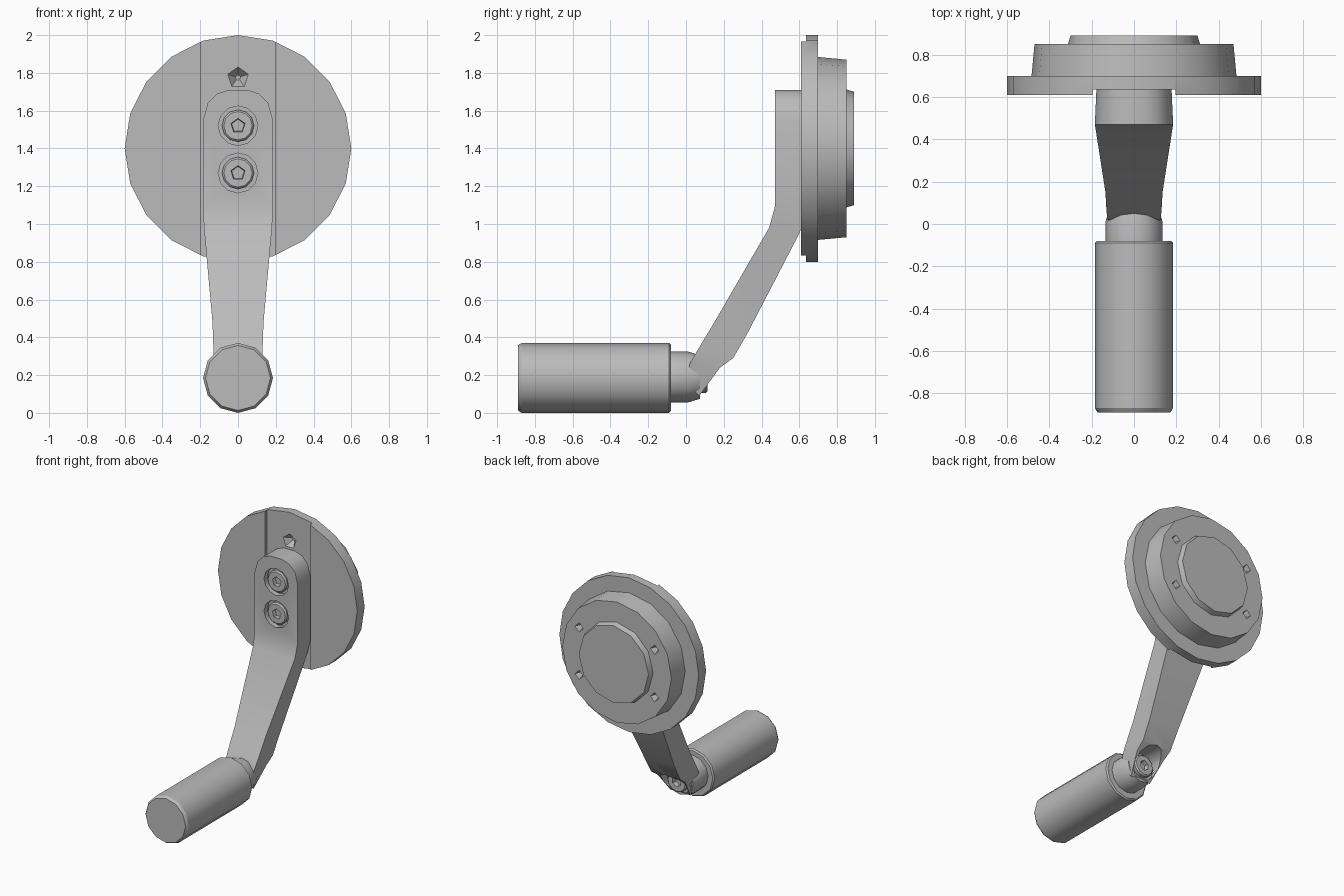
import bpy, bmesh
from math import sin, cos, pi, radians

if "Cube" in bpy.data.objects:
    bpy.data.objects.remove(bpy.data.objects["Cube"], do_unlink=True)

GREY = (0.5, 0.5, 0.5, 1)
metal = bpy.data.materials.new("plain grey")
metal.use_nodes = True
metal.diffuse_color = GREY
metal.node_tree.nodes["Principled BSDF"].inputs["Base Color"].default_value = GREY


def loft(name, rings):
    """Join equal-length point rings into a closed solid."""
    bm = bmesh.new()
    loops = [[bm.verts.new(p) for p in ring] for ring in rings]
    n = len(loops[0])
    for a, b in zip(loops, loops[1:]):
        for i in range(n):
            j = (i + 1) % n
            bm.faces.new((a[i], a[j], b[j], b[i]))
    bm.faces.new(loops[0])
    bm.faces.new(loops[-1])
    bmesh.ops.recalc_face_normals(bm, faces=bm.faces)
    mesh = bpy.data.meshes.new(name)
    bm.to_mesh(mesh)
    bm.free()
    mesh.materials.append(metal)
    obj = bpy.data.objects.new(name, mesh)
    bpy.context.collection.objects.link(obj)
    return obj


def turned(name, profile, z, x=0, sides=12):
    """Solid turned about a y-parallel axis from (y, radius) pairs."""
    angles = [2 * pi * i / sides for i in range(sides)]
    return loft(name, [[(x + r * sin(a), y, z + r * cos(a)) for a in angles]
                       for y, r in profile])


def select(obj):
    bpy.ops.object.select_all(action="DESELECT")
    obj.select_set(True)
    bpy.context.view_layer.objects.active = obj


def cut(obj, *cutters):
    select(obj)
    for c in cutters:
        mod = obj.modifiers.new("cut", "BOOLEAN")
        mod.operation, mod.solver, mod.object = "DIFFERENCE", "EXACT", c
        bpy.ops.object.modifier_apply(modifier=mod.name)
        bpy.data.objects.remove(c, do_unlink=True)


def box(name, w, y0, y1, z0, z1):
    return loft(name, [[(-w, y, z0), (w, y, z0), (w, y, z1), (-w, y, z1)]
                       for y in (y0, y1)])


DISC_Z, GRIP_Z = 1.4, 0.185

# Mounting disc with a vertical slot and a conical dimple
disc = turned("mounting_disc", [(0.61, 0.6), (0.7, 0.6)], DISC_Z, sides=20)
cut(disc, box("slot", 0.195, 0.5, 0.635, 0.5, 2.3),
    turned("dimple", [(0.6, 0.065), (0.635, 0.057), (0.685, 0.015)], 1.775, sides=5))

# Stepped hub on the back with four small holes
hub = turned("hub", [(0.69, 0.485), (0.85, 0.47)], DISC_Z, sides=16)
cut(hub, *[turned("hole", [(0.79, 0.012), (0.87, 0.045)],
                  DISC_Z + sz * 0.185, sx * 0.325, sides=4)
           for sx in (-1, 1) for sz in (-1, 1)])
boss = turned("hub_boss", [(0.84, 0.315), (0.89, 0.3)], DISC_Z, sides=12)

# Cranked arm: half width, front (y, z), back (y, z)
stations = [
    (0.05, (0.47, 1.71), (0.635, 1.71)), (0.11, (0.47, 1.69), (0.635, 1.69)),
    (0.16, (0.47, 1.64), (0.635, 1.64)), (0.185, (0.47, 1.55), (0.635, 1.55)),
    (0.185, (0.47, 1.09), (0.635, 1.05)), (0.18, (0.44, 0.98), (0.6, 0.95)),
    (0.135, (0.15, 0.48), (0.33, 0.43)), (0.13, (0.06, 0.33), (0.25, 0.29)),
    (0.125, (0.02, 0.26), (0.18, 0.24)), (0.09, (0, 0.16), (0.07, 0.09))]
arm = loft("crank_arm", [[(-w, *f), (w, *f), (w * 0.96, *b), (-w * 0.96, *b)]
                         for w, f, b in stations])
SCREWS = (1.52, 1.27)
cut(arm, turned("counterbore", [(0.08, 0.105), (0.5, 0.105)], 0.19),
    *[turned("screw_bore", [(0.4, 0.105), (0.51, 0.105)], z) for z in SCREWS])

# Front screws and the pivot screw, each with a socket
screws = []
for z in SCREWS:
    s = turned("arm_screw", [(0.52, 0.085), (0.485, 0.085), (0.475, 0.075)], z)
    cut(s, turned("socket", [(0.45, 0.043), (0.505, 0.035)], z, sides=5))
    screws.append(s)
pivot_screw = turned("pivot_screw", [(0.06, 0.085), (0.105, 0.085), (0.115, 0.075)], 0.19)
cut(pivot_screw, turned("socket", [(0.08, 0.035), (0.14, 0.043)], 0.19, sides=6))

# Pivot collar and turning grip
collar = turned("pivot_collar", [(-0.09, 0.135), (0.01, 0.135), (0.075, 0.115)], 0.19)
grip = turned("grip", [(-0.89, 0.172), (-0.87, 0.185), (-0.09, 0.185), (-0.08, 0.175)], GRIP_Z)

for obj in (disc, hub, boss, arm, collar, grip, pivot_screw, *screws):
    select(obj)
    bpy.ops.object.shade_smooth_by_angle(angle=radians(31))
